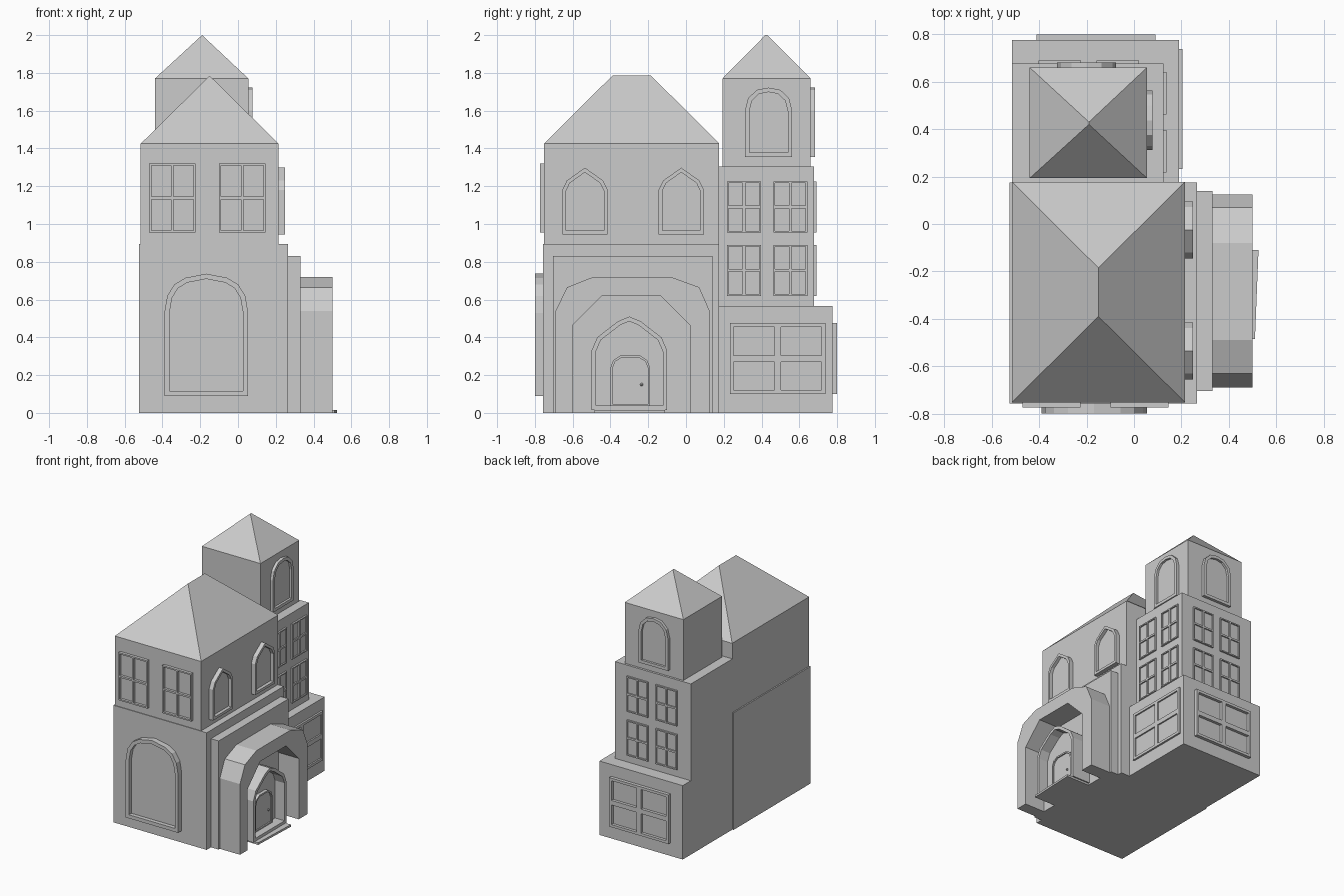
import bpy, bmesh
from mathutils import Vector

if "Cube" in bpy.data.objects:
    bpy.data.objects.remove(bpy.data.objects["Cube"])


def place(face, plane, u, v, d):
    """Map wall coordinates (along, up, outwards) to the world."""
    if face == 'right':
        return (plane + d, u, v)
    return (u, plane - d, v) if face == 'front' else (u, plane + d, v)


def finish(name, bm):
    bmesh.ops.recalc_face_normals(bm, faces=bm.faces)
    me = bpy.data.meshes.new(name)
    bm.to_mesh(me)
    bm.free()
    ob = bpy.data.objects.new(name, me)
    bpy.context.collection.objects.link(ob)
    return ob


def add_prism(bm, face, plane, pts, d0, d1):
    a, b = ([bm.verts.new(place(face, plane, u, v, d)) for u, v in pts] for d in (d0, d1))
    bm.faces.new(a)
    bm.faces.new(b)
    for i in range(len(pts)):
        j = (i + 1) % len(pts)
        bm.faces.new((a[i], a[j], b[j], b[i]))


def prism(name, face, plane, pts, d0, d1):
    bm = bmesh.new()
    add_prism(bm, face, plane, pts, d0, d1)
    return finish(name, bm)


def rect(u0, u1, v0, v1):
    return [(u0, v0), (u1, v0), (u1, v1), (u0, v1)]


def block(name, x0, x1, y0, y1, z0, z1):
    return prism(name, 'right', x0, rect(y0, y1, z0, z1), 0, x1 - x0)


def hip_roof(name, x0, x1, y0, y1, z0, z1, xr, ya, yb):
    bm = bmesh.new()
    c = [bm.verts.new(p) for p in ((x0, y0, z0), (x1, y0, z0), (x1, y1, z0), (x0, y1, z0))]
    a, b = bm.verts.new((xr, ya, z1)), bm.verts.new((xr, yb, z1))
    for f in (c, (c[0], c[1], a), (c[1], c[2], b, a), (c[2], c[3], b), (c[3], c[0], a, b)):
        bm.faces.new(f)
    return finish(name, bm)


def inset(pts, t):
    """Offset a convex counter-clockwise outline inwards by t."""
    out = []
    n = len(pts)
    for i in range(n):
        p, q, r = (Vector(pts[k % n]) for k in (i - 1, i, i + 1))
        e1, e2 = (q - p).normalized(), (r - q).normalized()
        n1, n2 = Vector((-e1.y, e1.x)), Vector((-e2.y, e2.x))
        out.append(tuple(q + (n1 + n2) * (t / (1 + n1.dot(n2)))))
    return out


def outline(c, w, z0, half):
    """Mirror a half profile (offset fraction of half width, height) about c."""
    right = [(c + w, z0)] + [(c + f * w, z) for f, z in half]
    left = [(2 * c - u, v) for u, v in reversed(right) if abs(u - c) > 1e-6]
    return right + left


def framed(name, face, plane, outer, t, depth, pane):
    """Frame ring with a recessed pane."""
    bm = bmesh.new()
    inner = inset(outer, t)
    rows = [[bm.verts.new(place(face, plane, u, v, d)) for u, v in pts]
            for pts, d in ((outer, 0), (outer, depth), (inner, depth), (inner, pane))]
    n = len(outer)
    for a, b in zip(rows, rows[1:]):
        for i in range(n):
            j = (i + 1) % n
            bm.faces.new((a[i], a[j], b[j], b[i]))
    bm.faces.new(rows[-1])
    return finish(name, bm)


def grid_window(name, face, plane, u0, u1, v0, v1, t, bar, depth):
    """Rectangular frame with a cross bar, four panes behind it."""
    framed(name + "_frame", face, plane, rect(u0, u1, v0, v1), t, depth, 0.003)
    bm = bmesh.new()
    uc, vc, h = (u0 + u1) / 2, (v0 + v1) / 2, bar / 2
    add_prism(bm, face, plane, rect(uc - h, uc + h, v0 + t, v1 - t), 0, depth)
    for a, b in ((u0 + t, uc - h), (uc + h, u1 - t)):
        add_prism(bm, face, plane, rect(a, b, vc - h, vc + h), 0, depth)
    finish(name + "_bars", bm)


# Main house body and hipped roof
block("main_lower", -0.525, 0.265, -0.757, 0.175, 0, 0.895)
block("main_upper", -0.515, 0.215, -0.752, 0.175, 0.895, 1.425)
hip_roof("main_roof", -0.515, 0.215, -0.752, 0.178, 1.425, 1.785, -0.15, -0.39, -0.185)

# Stepped tower and its roof
block("tower_base", -0.515, 0.19, 0.175, 0.775, 0, 0.565)
block("tower_middle", -0.515, 0.125, 0.175, 0.677, 0.565, 1.305)
block("tower_top", -0.44, 0.055, 0.193, 0.66, 1.305, 1.77)
hip_roof("tower_roof", -0.44, 0.055, 0.193, 0.66, 1.77, 2.0, -0.19, 0.42, 0.43)

# Entrance slab and faceted porch arch
block("entrance_slab", 0.265, 0.33, -0.705, 0.14, 0, 0.83)
outer = [(0.125, 0), (0.125, 0.54), (0.07, 0.665), (-0.08, 0.72),
         (-0.49, 0.72), (-0.63, 0.665), (-0.69, 0.54), (-0.69, 0)]
inner = [(-0.6, 0), (-0.6, 0.465), (-0.445, 0.62), (-0.135, 0.62), (0.02, 0.465), (0.02, 0)]
prism("porch_arch", 'right', 0.33, outer + inner, 0, 0.17)

# Doorway, door, knob and step
framed("door_surround", 'right', 0.33,
       outline(-0.3, 0.2, 0.015, [(1, 0.33), (0.85, 0.4), (0.3, 0.485), (0, 0.51)]),
       0.023, 0.15, 0.07)
framed("door", 'right', 0.40,
       outline(-0.295, 0.105, 0.035, [(1, 0.24), (0.85, 0.28), (0.5, 0.303)]),
       0.012, 0.025, 0.015)
bpy.ops.mesh.primitive_uv_sphere_add(segments=8, ring_count=6, radius=0.008,
                                     location=(0.422, -0.235, 0.15))
bpy.context.object.name = "door_knob"
step = block("door_step", 0.33, 0.525, -0.485, -0.11, 0, 0.016)
for v in step.data.vertices:
    if v.co.x > 0.5 and v.co.y < -0.3:
        v.co.x = 0.51

# Large arched window on the front
framed("front_arch_window", 'front', -0.757,
       outline(-0.168, 0.222, 0.09, [(1, 0.53), (0.93, 0.62), (0.76, 0.68), (0.5, 0.715), (0, 0.737)]),
       0.027, 0.043, 0.012)

# Upper front windows
for i, u in enumerate((-0.47, -0.10)):
    grid_window(f"front_window_{i}", 'front', -0.752, u, u + 0.245, 0.955, 1.32, 0.011, 0.014, 0.022)

# Pointed windows on the right
for i, c in enumerate((-0.535, -0.025)):
    framed(f"pointed_window_{i}", 'right', 0.215,
           outline(c, 0.12, 0.945, [(1, 1.18), (0.8, 1.23), (0, 1.298)]), 0.02, 0.033, 0.008)

# Tower windows, on the right and back walls
for face, p_base, p_mid, p_top, shift, wide in (
        ('right', 0.19, 0.125, 0.055, 0.0, (0.232, 0.738)),
        ('back', 0.775, 0.677, 0.66, -0.62, (-0.412, 0.09))):
    grid_window(f"tower_base_window_{face}", face, p_base, *wide, 0.1, 0.475, 0.02, 0.035,
                0.014 if face == 'right' else 0.025)
    for i, u in enumerate((0.217, 0.462)):
        for j, (v0, v1) in enumerate(((0.62, 0.89), (0.955, 1.225))):
            grid_window(f"tower_window_{face}_{i}{j}", face, p_mid, u + shift, u + shift + 0.18,
                        v0, v1, 0.009, 0.014, 0.013)
    framed(f"tower_top_window_{face}", face, p_top,
           outline(0.437 if face == 'right' else -0.2, 0.125, 1.355,
                   [(1, 1.6), (0.87, 1.665), (0.5, 1.71), (0, 1.722)]), 0.023, 0.022, 0.005)
